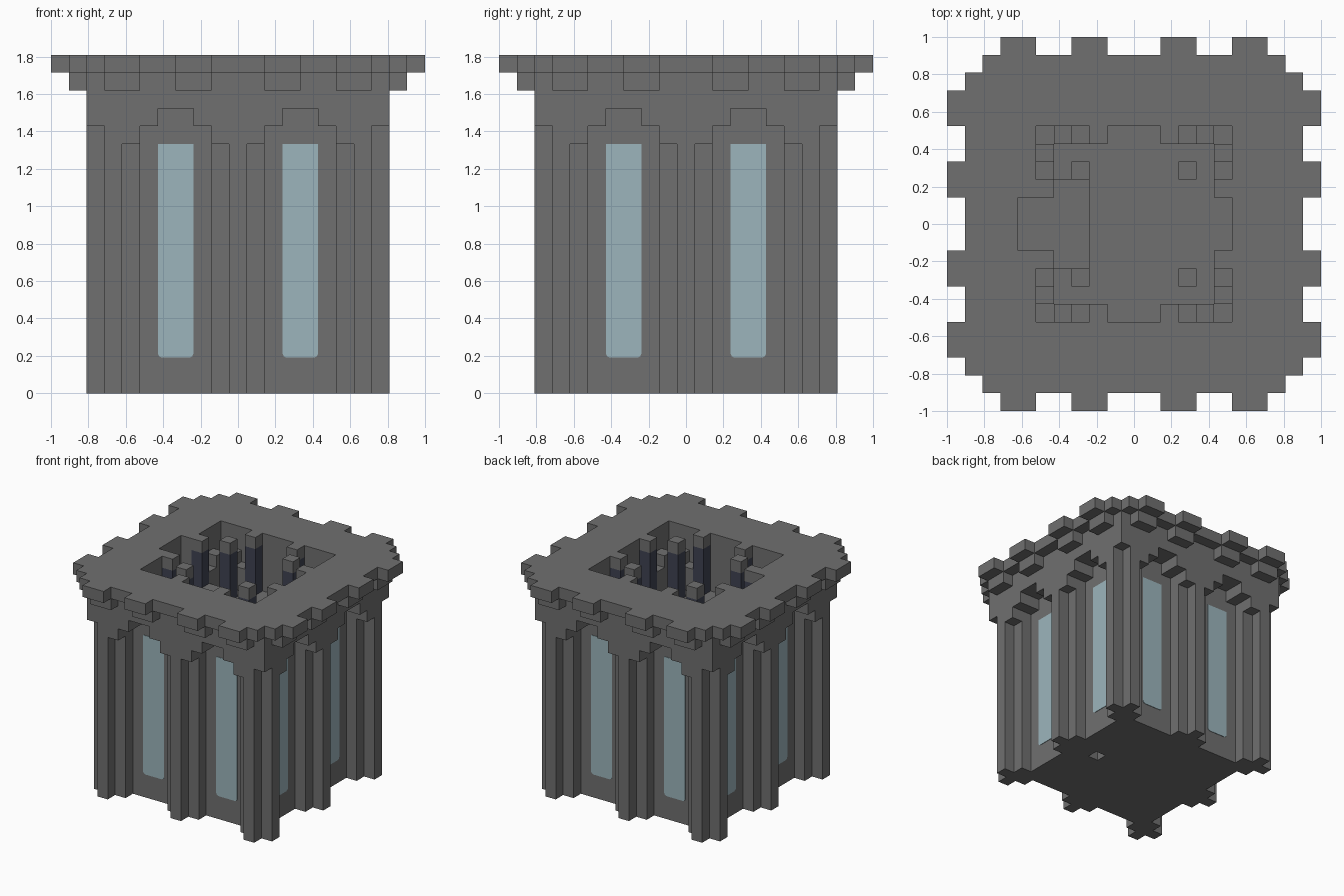
import bpy
import bmesh
from mathutils import Vector

old = bpy.data.objects.get("Cube")
if old:
    bpy.data.objects.remove(old, do_unlink=True)

U = 2 / 21  # block size


def material(name, colour):
    mat = bpy.data.materials.new(name)
    mat.use_nodes = True
    mat.diffuse_color = (*colour, 1)
    mat.node_tree.nodes["Principled BSDF"].inputs["Base Color"].default_value = (*colour, 1)
    return mat


STONE = material("grey stone", (0.162, 0.162, 0.162))
GLASS = material("pale blue glass", (0.332, 0.462, 0.503))
DARK = material("dark slate", (0.05, 0.055, 0.085))


def finish(bm, name, mat):
    mesh = bpy.data.meshes.new(name)
    bm.to_mesh(mesh)
    bm.free()
    mesh.materials.append(mat)
    obj = bpy.data.objects.new(name, mesh)
    bpy.context.collection.objects.link(obj)
    return obj


AXES = [Vector((1, 0, 0)), Vector((0, 1, 0)), Vector((0, 0, 1))]


def block_shell(name, mat, rule, low, high):
    """Outer skin of all unit blocks between two levels that satisfy a rule."""
    cells = {(i, j, k) for i in range(-10, 11) for j in range(-10, 11)
             for k in range(low, high) if rule(i, j, k)}
    bm = bmesh.new()
    for cell in cells:
        centre = Vector(cell) + Vector((0, 0, 0.5))
        for a in range(3):
            for side in (-1, 1):
                n = AXES[a] * side
                if tuple(int(v) for v in Vector(cell) + n) in cells:
                    continue
                s, t = AXES[(a + 1) % 3] / 2, AXES[(a + 2) % 3] / 2 * side
                mid = centre + n / 2
                bm.faces.new([bm.verts.new((mid + p) * U)
                              for p in (-s - t, s - t, s + t, t - s)])
    bmesh.ops.remove_doubles(bm, verts=bm.verts, dist=U / 100)
    bmesh.ops.dissolve_limit(bm, angle_limit=0.01, verts=bm.verts, edges=bm.edges)
    return finish(bm, name, mat)


# Fluted wall profile: reach of each column from the centre, and where its arch closes
REACH = [8, 7, 6, 6, 6, 6, 7, 8, 7]
ARCH = [0, 14, 15, 16, 16, 15, 14, 0, 15]
FLOOR = 14
LEDGE = {(3, 5): 16, (4, 5): 17, (5, 5): 16}


def reach(a, k):
    if a > 8:
        return -1
    return 8 if k >= ARCH[a] else REACH[a]


def is_jamb(i, j):
    return sorted((abs(i), abs(j))) == [2, 5]


def in_well(i, j):
    square = max(abs(i), abs(j)) <= 5
    alcove = i == -6 and abs(j) <= 1
    return square or alcove


def well_open(i, j, k):
    """True where the roof well is empty above its floor, ledges and platform."""
    if k < FLOOR or not in_well(i, j):
        return False
    a, b = sorted((abs(i), abs(j)))
    top = LEDGE.get((a, b), FLOOR)
    if -6 <= i <= -3 and abs(j) <= 2:
        top = FLOOR + 1
    return k >= top


def wall(i, j, k):
    if (i, j, k) == (4, 0, 0):  # small recess under the floor
        return False
    a, b = abs(i), abs(j)
    return b <= reach(a, k) and a <= reach(b, k) and not well_open(i, j, k)


def toothed(size):
    """Square plan with paired teeth standing one block out on each side."""
    def rule(i, j, k):
        a, b = sorted((abs(i), abs(j)))
        body = b <= size and not (size == 9 and a == 9)
        tooth = b == size + 1 and a in (2, 3, 6, 7)
        return (body or tooth) and not well_open(i, j, k)
    return rule


block_shell("fluted_walls", STONE, wall, 0, 14)
block_shell("arched_wall_top", STONE, wall, 14, 17)
block_shell("corbel_course", STONE, toothed(8), 17, 18)
block_shell("roof_parapet", STONE, toothed(9), 18, 19)


# Posts and jambs standing inside the roof well
def column(i, j, k):
    return is_jamb(i, j) or (abs(i) == 3 and abs(j) == 3)


block_shell("inner_column_shafts", DARK, column, FLOOR, 18)
block_shell("inner_column_caps", STONE, column, 18, 19)


# Tall windows: thin plates with softened lower corners
def window(name, x, turn):
    w, low, high, r = U, 2 * U, 14 * U, 0.022
    outline = [(-w, high), (-w, low + r), (-w + r * 0.3, low + r * 0.3), (-w + r, low),
               (w - r, low), (w - r * 0.3, low + r * 0.3), (w, low + r), (w, high)]
    bm = bmesh.new()
    front = bm.faces.new([bm.verts.new((x + p, -6.5 * U - 0.004, z)) for p, z in outline])
    sides = bmesh.ops.extrude_face_region(bm, geom=[front])["geom"]
    bmesh.ops.translate(bm, vec=(0, 0.006, 0),
                        verts=[g for g in sides if isinstance(g, bmesh.types.BMVert)])
    for v in bm.verts:
        for _ in range(turn):
            v.co = Vector((-v.co.y, v.co.x, v.co.z))
    bmesh.ops.recalc_face_normals(bm, faces=bm.faces)
    finish(bm, name, GLASS)


for turn, side in enumerate(("front", "left", "back", "right")):
    for n, x in enumerate((-3.5 * U, 3.5 * U)):
        window(f"{side}_window_{n + 1}", x, turn)
